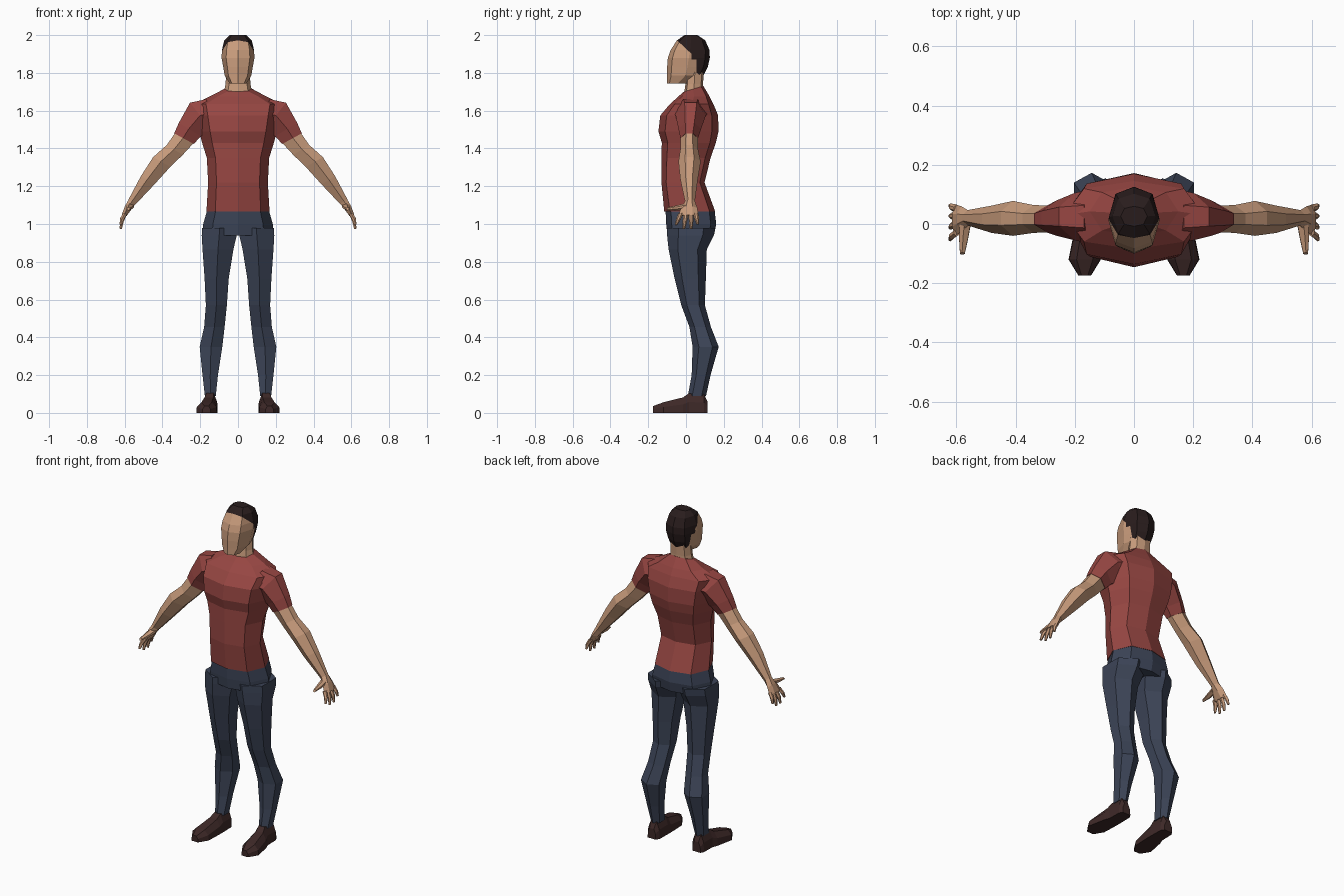
import bpy, bmesh
from mathutils import Vector as V


def material(name, rgb):
    m = bpy.data.materials.new(name)
    m.diffuse_color = (*rgb, 1)
    return m


SKIN = material("skin", (0.58, 0.33, 0.20))
SHIRT = material("red shirt", (0.31, 0.062, 0.055))
DENIM = material("navy trousers", (0.045, 0.058, 0.095))
SHOE = material("brown shoe", (0.048, 0.022, 0.021))
HAIR = material("dark hair", (0.022, 0.012, 0.012))

# unit cross-sections
OCT = [(0, -1), (.72, -.78), (1, 0), (.72, .78), (0, 1), (-.72, .78), (-1, 0), (-.72, -.78)]
HEX = [(0, -1), (.95, -.52), (.95, .52), (0, 1), (-.95, .52), (-.95, -.52)]
LIMB = [(1, -.4), (1, .4), (.1, 1), (-1, .4), (-1, -.4), (.1, -1)]
FOOT = [(-1, 0), (-.95, .55), (-.5, 1), (.5, 1), (.95, .55), (1, 0)]


def loft(name, rings, mats, side=1):
    """Skin a list of point rings; side=-1 mirrors across x."""
    bm = bmesh.new()
    rows = [[bm.verts.new((p.x * side, p.y, p.z)) for p in r] for r in rings]
    n = len(rows[0])
    for a, b in zip(rows, rows[1:]):
        for i in range(n):
            j = (i + 1) % n
            bm.faces.new((a[i], a[j], b[j], b[i]))
    bm.faces.new(rows[0])
    bm.faces.new(rows[-1])
    bmesh.ops.recalc_face_normals(bm, faces=bm.faces)
    me = bpy.data.meshes.new(name)
    bm.to_mesh(me)
    bm.free()
    for m in mats:
        me.materials.append(m)
    ob = bpy.data.objects.new(name, me)
    bpy.context.collection.objects.link(ob)
    return ob


def ring(shape, c, u, v):
    return [V(c) + V(u) * a + V(v) * b for a, b in shape]


def level(shape, z, x0, x1, y0, y1, tilt=0):
    """Horizontal section filling a box; tilt raises it towards the back."""
    return ring(shape, ((x0 + x1) / 2, (y0 + y1) / 2, z), ((x1 - x0) / 2, 0, 0),
                (0, (y1 - y0) / 2, tilt))


def arm_ring(x, z, nx, nz, half, y0, y1):
    return ring(LIMB, (x, (y0 + y1) / 2, z), (nx * half, 0, nz * half), (0, (y1 - y0) / 2, 0))


def body(name, rows, mats):
    return loft(name, [level(OCT, z, -w, w, *rest) for z, w, *rest in rows], mats)


# shirt body: z, half width, front y, back y, tilt
body("shirt_body", [
    (1.065, .167, -.115, .155), (1.22, .158, -.130, .098), (1.35, .165, -.130, .130),
    (1.43, .190, -.128, .158), (1.49, .205, -.146, .172), (1.575, .222, -.136, .170),
    (1.635, .235, -.085, .145), (1.675, .150, -.040, .125), (1.715, .073, -.015, .092, .016)], [SHIRT])

# trousers seat
body("trouser_seat", [
    (1.067, .165, -.108, .152), (1.00, .184, -.105, .160), (.94, .190, -.098, .148)], [DENIM])

# neck
body("neck", [(1.68, .078, -.012, .090), (1.74, .066, -.003, .090), (1.81, .062, 0, .095)], [SKIN])

# head, cut along the hairline
head = body("head", [
    (1.745, .045, -.100, .015), (1.785, .070, -.100, .092), (1.83, .078, -.100, .115),
    (1.88, .087, -.096, .126), (1.92, .085, -.082, .125), (1.972, .073, -.048, .102),
    (2.0, .045, -.008, .060)], [SKIN, HAIR])
fringe_point, fringe_dir = V((0, -.05, 1.975)), V((0, .075, .08))
bm = bmesh.new()
bm.from_mesh(head.data)
for co, no in [((0, .03, 0), (0, 1, 0)), ((0, .055, 0), (0, 1, 0)), ((0, 0, 1.79), (0, 0, 1)),
               ((0, 0, 1.87), (0, 0, 1)), (fringe_point, fringe_dir)]:
    bmesh.ops.bisect_plane(bm, geom=bm.verts[:] + bm.edges[:] + bm.faces[:],
                           dist=1e-5, plane_co=co, plane_no=no)
for f in bm.faces:
    c = f.calc_center_median()
    back = c.z > 1.79 and c.y > (.03 if c.z > 1.87 else .055)
    f.material_index = int(back or (c - fringe_point).dot(fringe_dir) > 0)
bm.to_mesh(head.data)
bm.free()

for s, side in ((1, "left"), (-1, "right")):
    # leg: z, inner x, outer x, front y, back y
    loft(side + "_trouser_leg", [level(HEX, *r) for r in [
        (.98, .000, .194, -.102, .155), (.94, .002, .197, -.100, .148),
        (.865, .020, .192, -.092, .110), (.71, .046, .180, -.060, .105),
        (.57, .056, .173, -.025, .100), (.455, .068, .182, .018, .132),
        (.35, .080, .206, .035, .173), (.20, .104, .190, .030, .130),
        (.09, .116, .177, .010, .106)]], [DENIM], s)

    # shoe: y, inner x, outer x, height
    loft(side + "_shoe", [ring(FOOT, ((a + b) / 2, y, 0), ((b - a) / 2, 0, 0), (0, 0, h))
         for y, a, b, h in [
             (-.174, .145, .188, .036), (-.120, .112, .221, .056), (-.015, .108, .200, .082),
             (.015, .108, .188, .104), (.095, .110, .186, .100), (.114, .122, .176, .060)]],
         [SHOE], s)

    # sleeve and bare arm: centre x, z, outward normal, half depth, y range
    loft(side + "_sleeve", [arm_ring(*r) for r in [
        (.130, 1.585, .45, .89, .085, -.070, .120), (.195, 1.567, .62, .79, .095, -.055, .105),
        (.255, 1.500, .85, .53, .068, -.040, .080), (.286, 1.452, .88, .48, .059, -.030, .064)]],
        [SHIRT], s)
    loft(side + "_arm", [arm_ring(*r) for r in [
        (.280, 1.460, .88, .48, .056, -.028, .062), (.335, 1.392, .85, .52, .050, -.030, .064),
        (.404, 1.328, .87, .50, .052, -.040, .078), (.478, 1.232, .84, .54, .042, -.030, .062),
        (.560, 1.118, .84, .54, .023, -.005, .047)]], [SKIN], s)

    # palm
    loft(side + "_palm", [arm_ring(*r) for r in [
        (.558, 1.122, .84, .54, .022, -.004, .046), (.582, 1.085, .90, .44, .019, -.026, .060),
        (.603, 1.045, .95, .30, .013, -.040, .066)]], [SKIN], s)

    # fingers: knuckle y, tip y, tip z; then the thumb
    for name, y, ty, tz in [("index", -.028, -.052, .995), ("middle", .000, -.012, .974),
                            ("ring", .027, .027, .974), ("little", .052, .062, .998)]:
        mid = (y + ty) / 2
        loft(f"{side}_{name}_finger", [arm_ring(x, z, .96, .28, h, c - w, c + w)
             for x, z, c, h, w in [(.598, 1.055, y, .011, .014),
                                   (.615, (1.055 + tz) / 2, mid, .010, .012),
                                   (.621, tz, ty, .006, .007)]], [SKIN], s)
    loft(side + "_thumb", [ring(LIMB, c, (h, 0, 0), (0, h * .5, h)) for c, h in [
        ((.570, .005, 1.095), .019), ((.576, -.050, 1.085), .015),
        ((.580, -.100, 1.080), .008)]], [SKIN], s)
